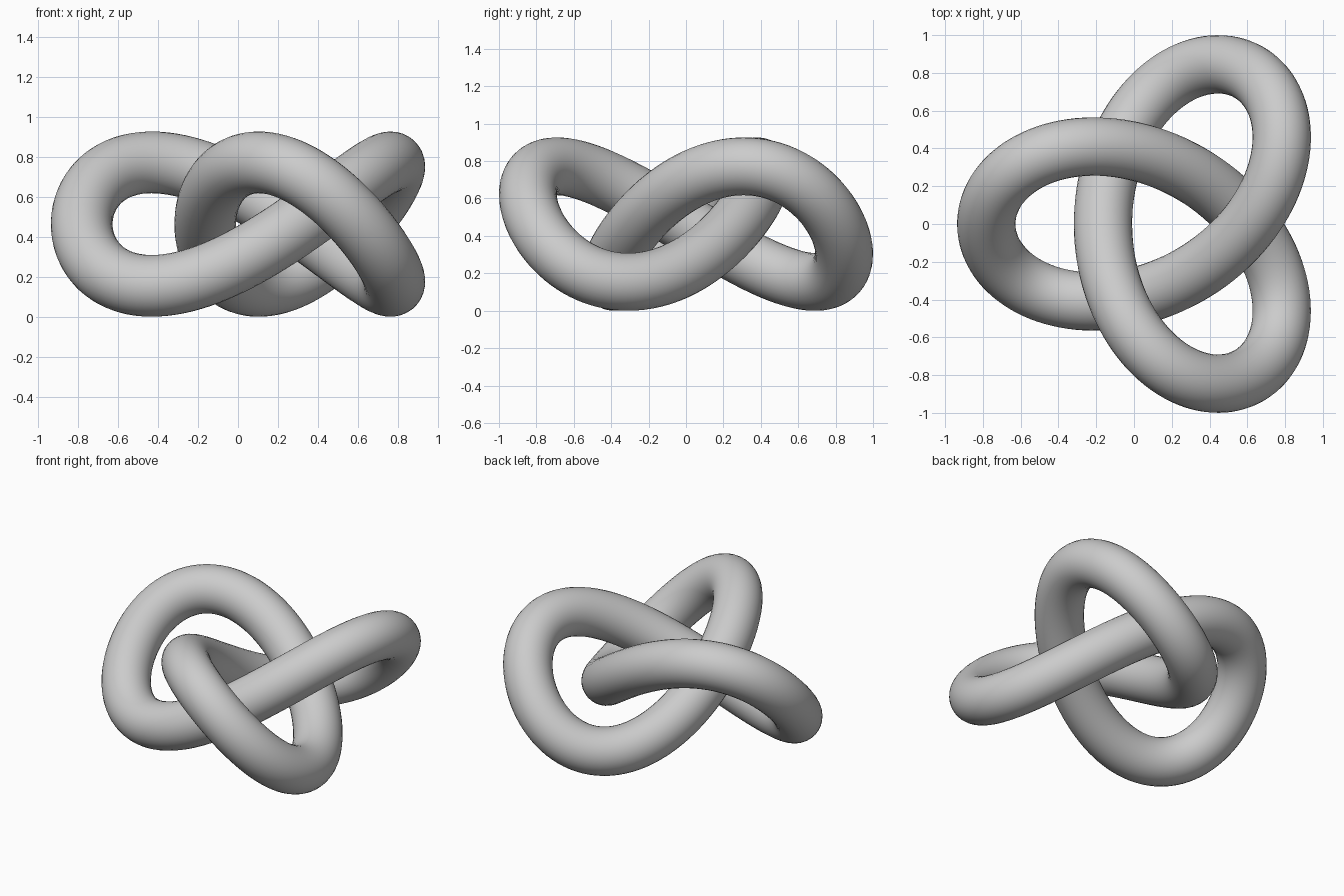
import bpy
from math import sin, cos, tau

cube = bpy.data.objects.get("Cube")
if cube:
    bpy.data.objects.remove(cube, do_unlink=True)

SCALE = 0.309            # size of the knot path
TUBE = SCALE / 2         # tube radius
STEPS = 240

# Trefoil centreline, one lobe pointing to -x
path = []
for i in range(STEPS):
    t = tau * i / STEPS
    path.append((-SCALE * (2 * cos(2 * t) + cos(t)),
                 -SCALE * (2 * sin(2 * t) - sin(t)),
                 -SCALE * sin(3 * t)))

# Closed round tube along the centreline
curve = bpy.data.curves.new("knot_path", "CURVE")
curve.dimensions = "3D"
curve.bevel_depth = TUBE
curve.bevel_resolution = 14
spline = curve.splines.new("POLY")
spline.points.add(STEPS - 1)
for point, co in zip(spline.points, path):
    point.co = (*co, 1)
spline.use_cyclic_u = True
tube = bpy.data.objects.new("knot_path", curve)
bpy.context.collection.objects.link(tube)

# Turn the tube into a mesh
bpy.context.view_layer.update()
graph = bpy.context.evaluated_depsgraph_get()
mesh = bpy.data.meshes.new_from_object(tube.evaluated_get(graph))
mesh.name = "knot"
bpy.data.objects.remove(tube, do_unlink=True)
knot = bpy.data.objects.new("knot", mesh)
bpy.context.collection.objects.link(knot)

# Centre on x and y, rest on the ground
xs, ys, zs = zip(*(v.co for v in mesh.vertices))
for v in mesh.vertices:
    v.co.x -= (min(xs) + max(xs)) / 2
    v.co.y -= (min(ys) + max(ys)) / 2
    v.co.z -= min(zs)
mesh.shade_smooth()

# Plain grey
grey = bpy.data.materials.new("light_grey")
grey.use_nodes = True
colour = (0.6, 0.6, 0.6, 1)
grey.diffuse_color = colour
grey.node_tree.nodes["Principled BSDF"].inputs["Base Color"].default_value = colour
mesh.materials.clear()
mesh.materials.append(grey)
